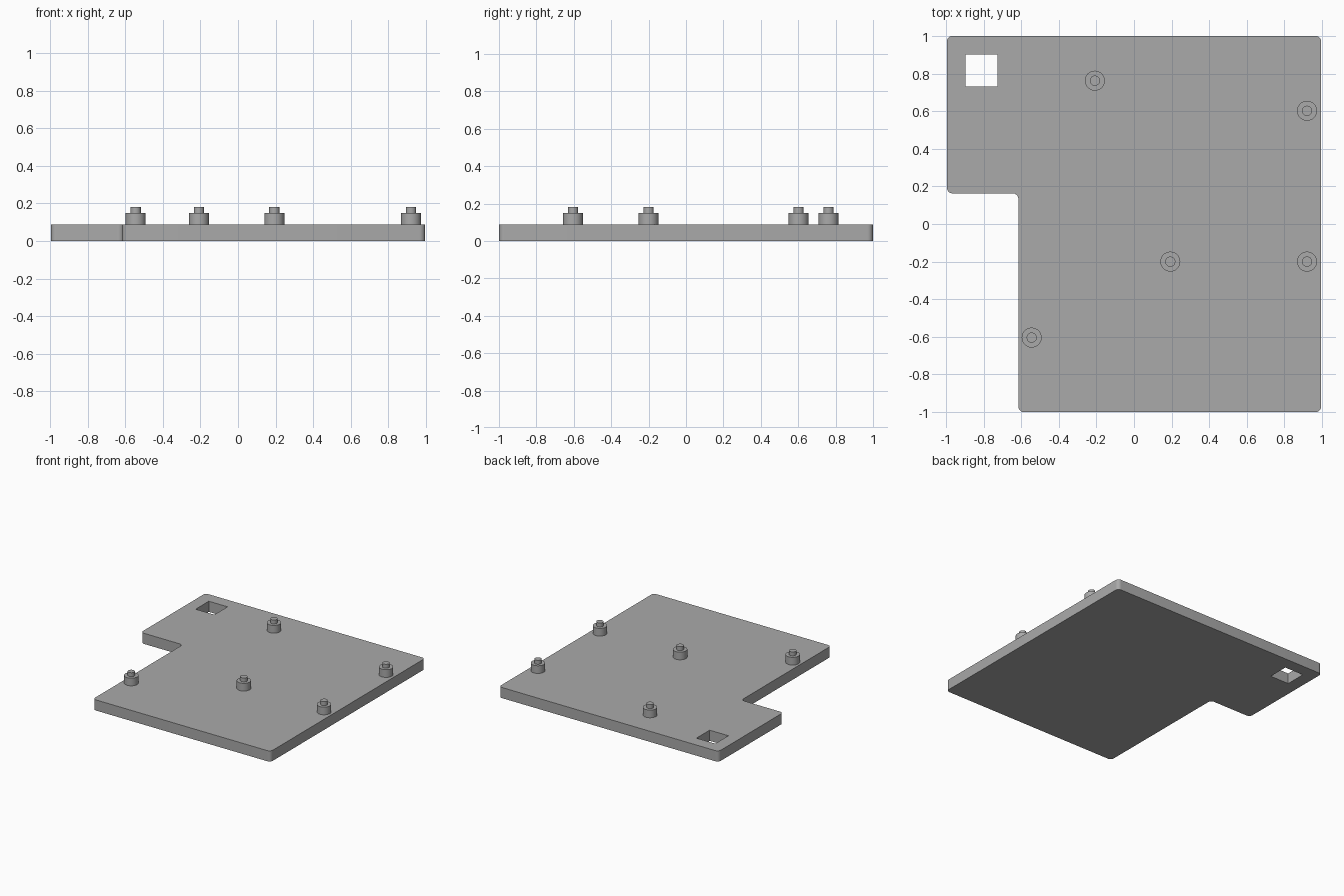
import bpy
import bmesh
import math
from mathutils import Vector

if "Cube" in bpy.data.objects:
    bpy.data.objects.remove(bpy.data.objects["Cube"], do_unlink=True)

PLATE_TOP, BOSS_TOP, PIN_TOP = 0.087, 0.15, 0.182
BOSS_R, PIN_R, CORNER_R = 0.053, 0.027, 0.03

grey = bpy.data.materials.new("plain grey")
grey.use_nodes = True
grey.diffuse_color = (0.4, 0.4, 0.4, 1)
grey.node_tree.nodes["Principled BSDF"].inputs["Base Color"].default_value = (0.4, 0.4, 0.4, 1)


def finish(bm, name):
    bmesh.ops.recalc_face_normals(bm, faces=bm.faces[:])
    mesh = bpy.data.meshes.new(name)
    bm.to_mesh(mesh)
    bm.free()
    mesh.materials.append(grey)
    obj = bpy.data.objects.new(name, mesh)
    bpy.context.collection.objects.link(obj)
    bpy.ops.object.select_all(action="DESELECT")
    obj.select_set(True)
    bpy.context.view_layer.objects.active = obj
    bpy.ops.object.shade_smooth_by_angle(angle=math.radians(35))
    return obj


def rounded(corners, radius, steps=8):
    """Outline with every right-angled corner, inner or outer, filleted."""
    points = []
    for i, corner in enumerate(corners):
        c = Vector(corner)
        a = (Vector(corners[i - 1]) - c).normalized()
        b = (Vector(corners[(i + 1) % len(corners)]) - c).normalized()
        for s in range(steps + 1):
            t = s / steps * math.pi / 2
            points.append(c + radius * (a * (1 - math.sin(t)) + b * (1 - math.cos(t))))
    return points


def add_loop(bm, points):
    verts = [bm.verts.new((p[0], p[1], 0)) for p in points]
    return [bm.edges.new((v, verts[i - 1])) for i, v in enumerate(verts)]


# L-shaped base plate with filleted corners and a square through hole
outline = [(-0.995, 1), (-0.995, 0.163), (-0.615, 0.163),
           (-0.615, -1), (0.995, -1), (0.995, 1)]
hole = [(-0.895, 0.73), (-0.725, 0.73), (-0.725, 0.9), (-0.895, 0.9)]
bm = bmesh.new()
edges = add_loop(bm, rounded(outline, CORNER_R)) + add_loop(bm, hole)
bmesh.ops.triangle_fill(bm, edges=edges, use_beauty=True)
top = bmesh.ops.extrude_face_region(bm, geom=bm.faces[:])["geom"]
for v in top:
    if isinstance(v, bmesh.types.BMVert):
        v.co.z = PLATE_TOP
finish(bm, "base_plate")


# Stepped standoff: wide boss with a narrow locating pin, turned from one profile
def standoff(name, x, y, sides=48):
    profile = [(0, PLATE_TOP), (BOSS_R, PLATE_TOP), (BOSS_R, BOSS_TOP),
               (PIN_R, BOSS_TOP), (PIN_R, PIN_TOP), (0, PIN_TOP)]
    bm = bmesh.new()
    verts = [bm.verts.new((r, 0, z)) for r, z in profile]
    line = [bm.edges.new(pair) for pair in zip(verts, verts[1:])]
    bmesh.ops.spin(bm, geom=verts + line, cent=(0, 0, 0), axis=(0, 0, 1),
                   angle=math.tau, steps=sides)
    bmesh.ops.remove_doubles(bm, verts=bm.verts[:], dist=0.0001)
    finish(bm, name).location = (x, y, 0)


standoff("standoff_back", -0.208, 0.762)
standoff("standoff_back_left", 0.92, 0.602)
standoff("standoff_centre", 0.193, -0.2)
standoff("standoff_left", 0.92, -0.2)
standoff("standoff_front_right", -0.544, -0.604)
